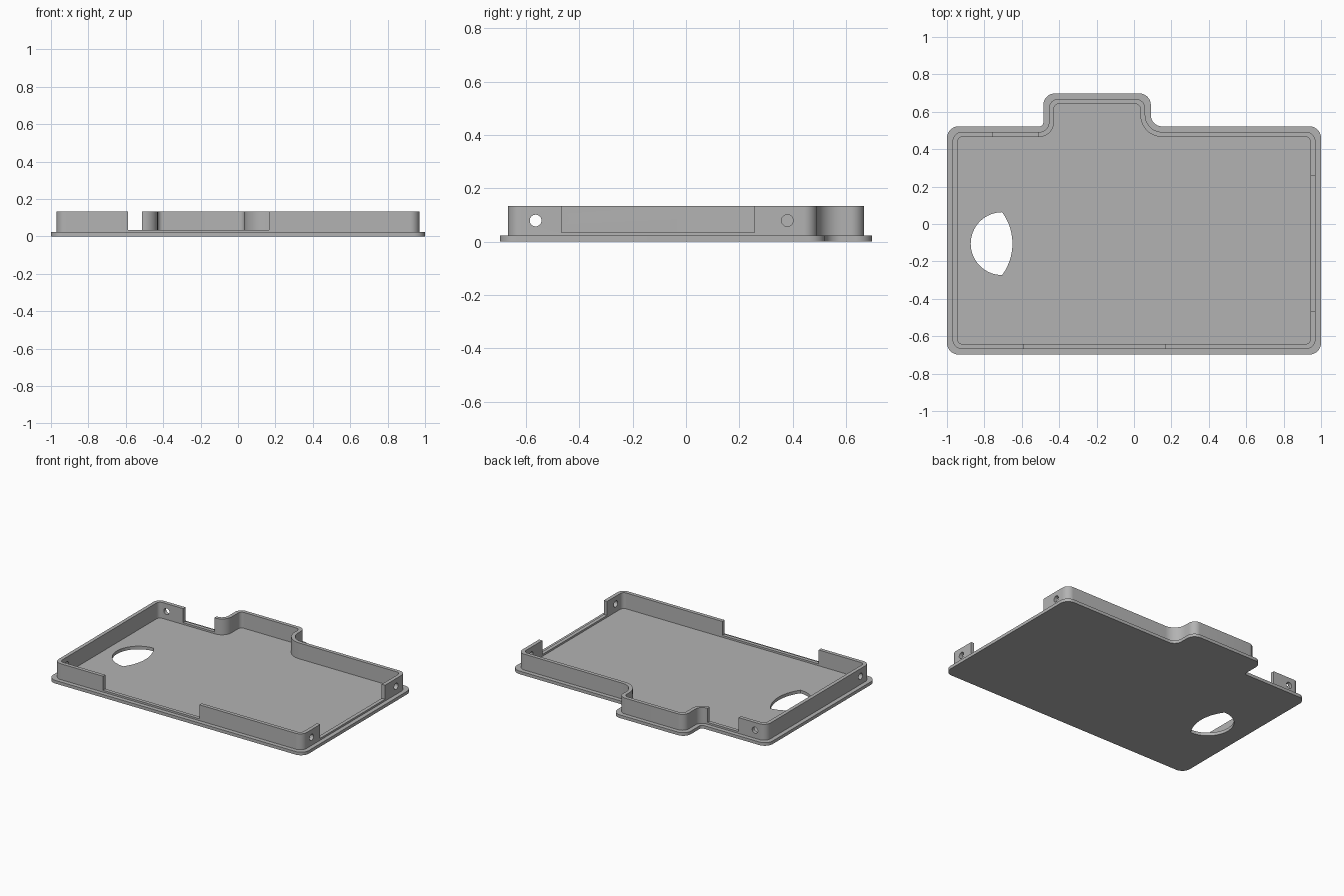
import bpy, bmesh, math
from mathutils import Vector

if "Cube" in bpy.data.objects:
    bpy.data.objects.remove(bpy.data.objects["Cube"])

PLATE_TOP, WALL_TOP, SILL = 0.022, 0.134, 0.035

grey = bpy.data.materials.new("plain grey")
grey.diffuse_color = (0.45, 0.45, 0.45, 1)
grey.use_nodes = True
grey.node_tree.nodes["Principled BSDF"].inputs["Base Color"].default_value = grey.diffuse_color


def outline(o, convex, left_in, right_in):
    """Rounded case outline, moved inwards by o, counter-clockwise."""
    corners = [(-1 + o, -.698 + o, convex), (1 - o, -.698 + o, convex),
               (1 - o, .522 - o, convex), (.09 - o, .522 - o, right_in),
               (.09 - o, .698 - o, convex), (-.485 + o, .698 - o, convex),
               (-.485 + o, .522 - o, left_in), (-1 + o, .522 - o, convex)]
    pts = []
    for i, (x, y, r) in enumerate(corners):
        p = Vector((x, y))
        a = (Vector(corners[i - 1][:2]) - p).normalized()
        b = (Vector(corners[(i + 1) % 8][:2]) - p).normalized()
        for k in range(13):
            t = math.pi / 2 * k / 12
            pts.append(p + r * (a + b) - r * (b * math.cos(t) + a * math.sin(t)))
    return pts


def finish(name, bm):
    bmesh.ops.recalc_face_normals(bm, faces=bm.faces)
    me = bpy.data.meshes.new(name)
    bm.to_mesh(me)
    bm.free()
    me.materials.append(grey)
    ob = bpy.data.objects.new(name, me)
    bpy.context.collection.objects.link(ob)
    return ob


def prism(name, pts, z0, z1):
    bm = bmesh.new()
    lo, hi = ([bm.verts.new((x, y, z)) for x, y in pts] for z in (z0, z1))
    bm.faces.new(lo)
    bm.faces.new(hi)
    n = len(pts)
    for i in range(n):
        j = (i + 1) % n
        bm.faces.new((lo[i], lo[j], hi[j], hi[i]))
    return finish(name, bm)


def ring(name, outer, inner, z0, z1):
    bm = bmesh.new()
    loops = [[bm.verts.new((x, y, z)) for x, y in pts]
             for pts, z in ((outer, z0), (outer, z1), (inner, z1), (inner, z0))]
    n = len(outer)
    for k in range(4):
        a, b = loops[k], loops[(k + 1) % 4]
        for i in range(n):
            j = (i + 1) % n
            bm.faces.new((a[i], a[j], b[j], b[i]))
    return finish(name, bm)


def box(x0, x1, y0, y1):
    return prism("cutter", [(x0, y0), (x1, y0), (x1, y1), (x0, y1)], SILL, 0.3)


def drill(x, y, axis):
    bpy.ops.mesh.primitive_cylinder_add(
        vertices=32, radius=0.022, depth=0.15, location=(x, y, 0.079),
        rotation=(0, math.pi / 2, 0) if axis == "x" else (math.pi / 2, 0, 0))
    return bpy.context.object


def cut(ob, cutter):
    cutter.hide_render = True
    mod = ob.modifiers.new("cut", "BOOLEAN")
    mod.operation, mod.solver, mod.object = "DIFFERENCE", "EXACT", cutter
    bpy.ops.object.select_all(action="DESELECT")
    bpy.context.view_layer.objects.active = ob
    ob.select_set(True)
    bpy.ops.object.modifier_apply(modifier=mod.name)
    bpy.data.objects.remove(cutter)


# base plate with the D-shaped opening (half circle closed by a shallower arc)
plate = prism("base_plate", outline(0, .062, .02, .06), 0, PLATE_TOP)
cx, cy, r, R = -.705, -.105, .168, .284
half = math.asin(r / R)
d_shape = [(cx + r * math.cos(a), cy + r * math.sin(a))
           for a in (math.pi / 2 + math.pi * k / 32 for k in range(33))]
d_shape += [(cx - R * math.cos(half) + R * math.cos(a), cy + R * math.sin(a))
            for a in (-half + 2 * half * k / 20 for k in range(1, 20))]
cut(plate, prism("cutter", d_shape, -.1, .1))

# upright rim wall
wall = ring("rim_wall", outline(.03, .05, .05, .09),
            outline(.056, .028, .076, .116), PLATE_TOP, WALL_TOP)

# notches: front, right, back
for b in ((-.588, .165, -.75, -.6), (.9, 1.05, -.467, .256), (-.755, -.512, .43, .6)):
    cut(wall, box(*b))

# screw holes: two right, one left, one back
for h in ((.96, -.564, "x"), (.96, .38, "x"), (-.96, -.564, "x"), (-.884, .48, "y")):
    cut(wall, drill(*h))

# smooth the round corners, keep hard edges
for ob in (plate, wall):
    bpy.ops.object.select_all(action="DESELECT")
    bpy.context.view_layer.objects.active = ob
    ob.select_set(True)
    bpy.ops.object.shade_smooth_by_angle(angle=math.radians(30))
